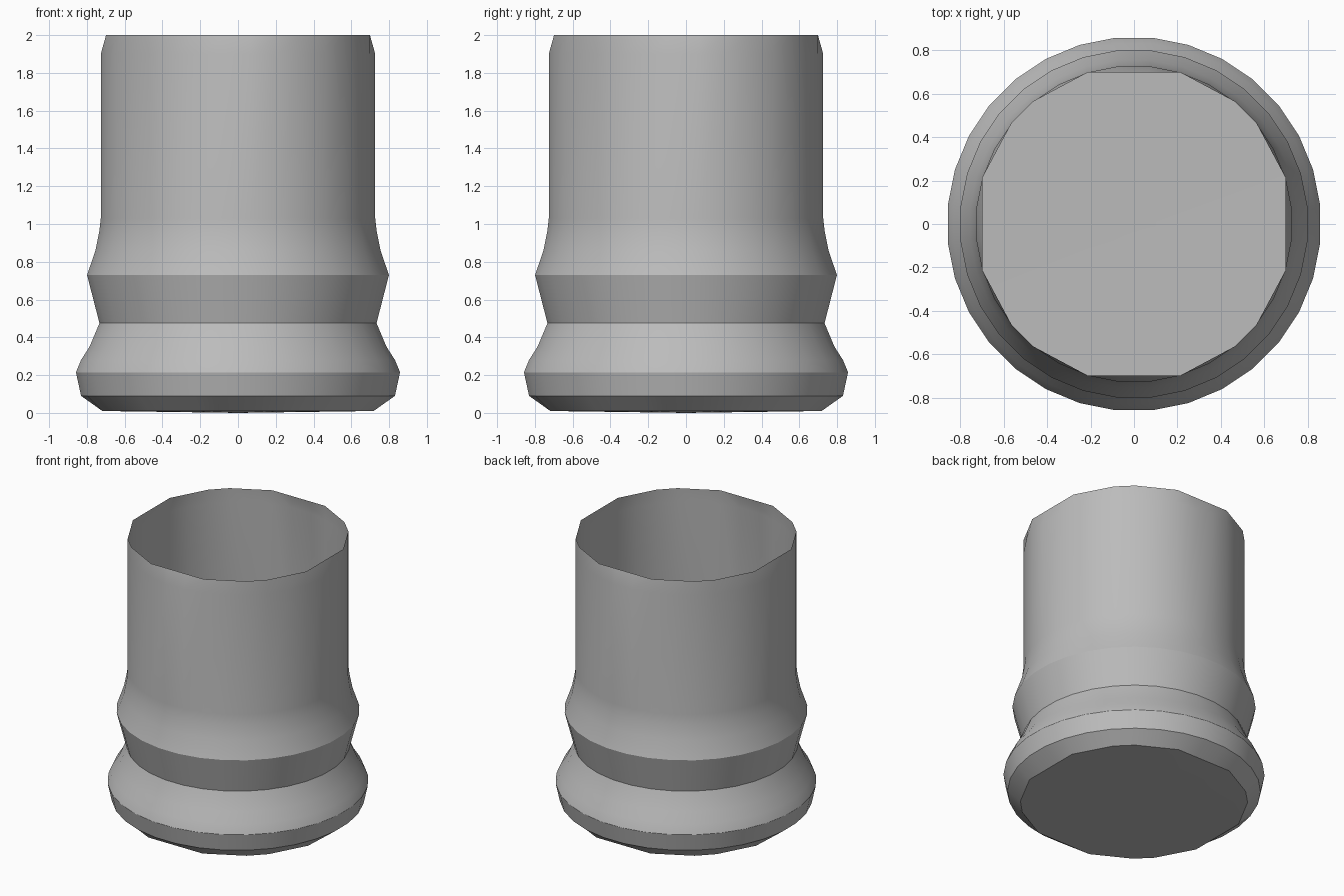
import bpy, bmesh, math

if "Cube" in bpy.data.objects:
    bpy.data.objects.remove(bpy.data.objects["Cube"], do_unlink=True)

SEG = 32
STEP = math.tau / SEG
KEPT = (1, 3, 4, 6)  # corners per quadrant of the worn edges


def chord_factor(i):
    """Pull a point of the circle in onto the chord between kept corners."""
    lo, hi = i, i
    while lo % 8 not in KEPT:
        lo -= 1
    while hi % 8 not in KEPT:
        hi += 1
    half, mid = (hi - lo) * STEP / 2, (hi + lo) * STEP / 2
    return math.cos(half) / math.cos(i * STEP - mid)


def ring(bm, radius, z, worn=False):
    verts = []
    for i in range(SEG):
        r = radius * (chord_factor(i) if worn else 1)
        a = (i + 0.5) * STEP
        verts.append(bm.verts.new((r * math.cos(a), r * math.sin(a), z)))
    return verts


# Profile from base to rim: radius, height, worn edge
profile = [
    (0.75, 0.01, True), (0.835, 0.09, False), (0.862, 0.215, False),
    (0.835, 0.28, False), (0.79, 0.35, False), (0.737, 0.475, False),
    (0.803, 0.73, False), (0.758, 0.86, False), (0.738, 0.96, False),
    (0.73, 1.03, False), (0.73, 1.9, False), (0.73, 2.0, True),
]

# Open vessel with a thin wall
bm = bmesh.new()
rings = [ring(bm, *p) for p in profile]
for low, high in zip(rings, rings[1:]):
    for i in range(SEG):
        j = (i + 1) % SEG
        bm.faces.new((low[i], low[j], high[j], high[i]))

# Slightly bulging floor
centre = bm.verts.new((0, 0, 0))
for i in range(SEG):
    bm.faces.new((centre, rings[0][(i + 1) % SEG], rings[0][i]))

mesh = bpy.data.meshes.new("vessel")
bm.to_mesh(mesh)
bm.free()
vessel = bpy.data.objects.new("vessel", mesh)
bpy.context.collection.objects.link(vessel)

# Plain grey
grey = bpy.data.materials.new("plain_grey")
grey.use_nodes = True
colour = (0.5, 0.5, 0.5, 1)
grey.diffuse_color = colour
grey.node_tree.nodes["Principled BSDF"].inputs["Base Color"].default_value = colour
mesh.materials.append(grey)

bpy.context.view_layer.objects.active = vessel
vessel.select_set(True)
bpy.ops.object.shade_smooth_by_angle(angle=math.radians(28))
